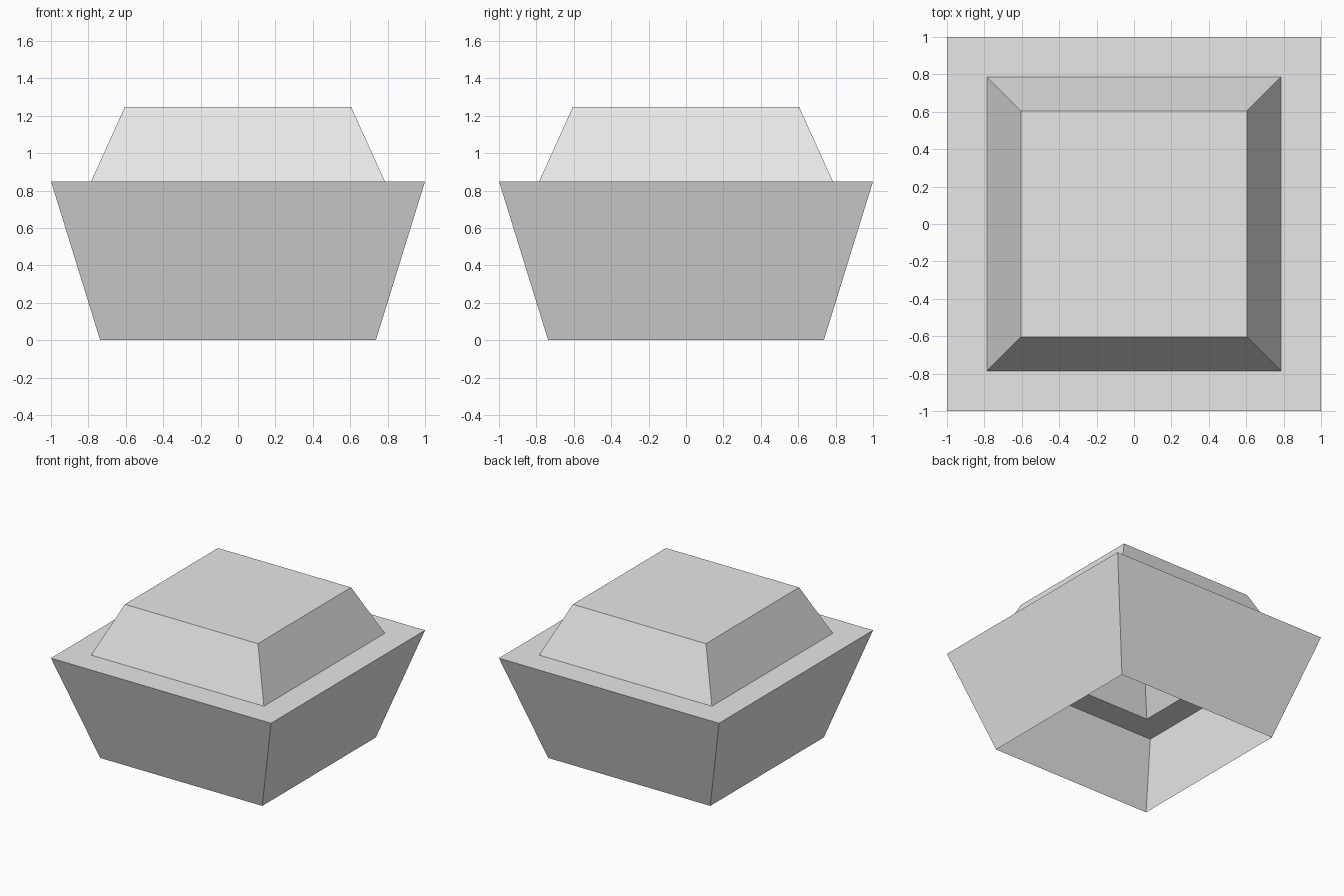
import bpy
import bmesh

# Remove the default cube
cube = bpy.data.objects.get("Cube")
if cube:
    bpy.data.objects.remove(cube, do_unlink=True)

# Plain grey material
GREY = (0.8, 0.8, 0.8, 1.0)
grey = bpy.data.materials.new("light_grey")
grey.use_nodes = True
grey.diffuse_color = GREY
for node in grey.node_tree.nodes:
    if node.type == "BSDF_PRINCIPLED":
        node.inputs["Base Color"].default_value = GREY


def square_shell(name, profile, cap_top=False):
    """Skin square rings given as (half width, height), open at the base."""
    bm = bmesh.new()
    corners = [(-1, -1), (1, -1), (1, 1), (-1, 1)]
    rings = [[bm.verts.new((sx * half, sy * half, z)) for sx, sy in corners]
             for half, z in profile]
    for low, high in zip(rings, rings[1:]):
        for i in range(4):
            j = (i + 1) % 4
            bm.faces.new((low[i], low[j], high[j], high[i]))
    if cap_top:
        bm.faces.new(rings[-1])
    mesh = bpy.data.meshes.new(name)
    bm.to_mesh(mesh)
    bm.free()
    mesh.materials.append(grey)
    obj = bpy.data.objects.new(name, mesh)
    bpy.context.collection.objects.link(obj)
    return obj


RIM_Z = 0.85
LID_HALF = 0.785

# Flared open-bottomed body with its flat ledge
square_shell("flared_body", [(0.737, 0), (1.0, RIM_Z), (LID_HALF, RIM_Z)])

# Tapered hollow lid
square_shell("tapered_lid", [(LID_HALF, RIM_Z), (0.605, 1.247)], cap_top=True)
